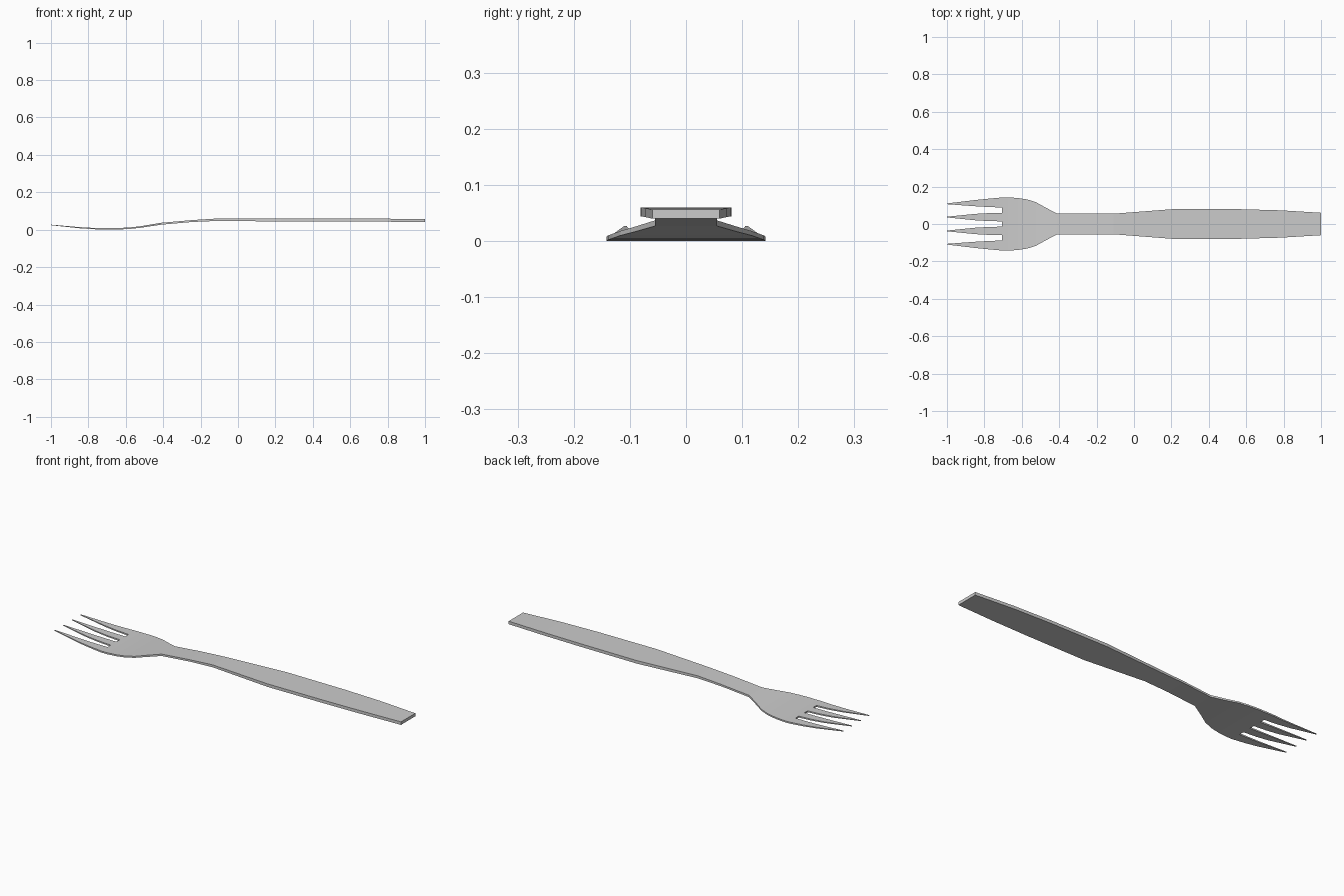
import bpy, bmesh

if "Cube" in bpy.data.objects:
    bpy.data.objects.remove(bpy.data.objects["Cube"])

# Half-width columns where the tines meet the head: slot, tine, slot, tine
ROOT = [0, 0.014, 0.060, 0.088, 0.142]

# Handle and head stations: x, half width, top z, thickness
BODY = [(1.0, 0.060, 0.058, 0.016), (0.785, 0.073, 0.061, 0.016),
        (0.57, 0.079, 0.062, 0.016), (0.23, 0.081, 0.062, 0.016),
        (-0.11, 0.055, 0.062, 0.013), (-0.25, 0.055, 0.053, 0.010),
        (-0.41, 0.055, 0.039, 0.010), (-0.477, 0.090, 0.028, 0.009),
        (-0.525, 0.117, 0.020, 0.008), (-0.57, 0.131, 0.015, 0.008),
        (-0.62, 0.139, 0.012, 0.008), (-0.67, 0.142, 0.010, 0.008),
        (-0.705, 0.142, 0.010, 0.008)]

# Tine stations: x, column positions, top z, thickness
TINES = [(-0.78, [0, 0.016, 0.058, 0.091, 0.135], 0.012, 0.007),
         (-0.85, [0, 0.020, 0.054, 0.095, 0.128], 0.016, 0.006),
         (-1.0, [0, 0.035, 0.039, 0.106, 0.110], 0.029, 0.003)]

rows = [(x, [c * w / ROOT[-1] for c in ROOT], z, t) for x, w, z, t in BODY] + TINES

bm = bmesh.new()
top, bottom, under = [], [], {}
for i, (x, ys, z, t) in enumerate(rows):
    tr, br = [], []
    for j, y in enumerate(ys):
        if i >= len(BODY) and j == 0:
            tr.append(None)
            br.append(None)
            continue
        a, b = bm.verts.new((x, y, z)), bm.verts.new((x, y, z - t))
        under[a] = b
        tr.append(a)
        br.append(b)
    top.append(tr)
    bottom.append(br)

# Upper and lower surfaces; past the head only the tine columns are filled
for i in range(len(rows) - 1):
    for j in range(4):
        if i >= len(BODY) - 1 and j in (0, 2):
            continue
        for g in (top, bottom):
            bm.faces.new((g[i][j], g[i + 1][j], g[i + 1][j + 1], g[i][j + 1]))

# Side walls around the rim, leaving the mirror plane open
rim = [e for e in bm.edges if e.is_boundary and all(v in under for v in e.verts)
       and max(v.co.y for v in e.verts) > 1e-5]
for e in rim:
    a, b = e.verts
    bm.faces.new((a, b, under[b], under[a]))

# Mirror to the other half
half = bm.verts[:] + bm.edges[:] + bm.faces[:]
bmesh.ops.mirror(bm, geom=half, axis='Y', merge_dist=0)
bmesh.ops.remove_doubles(bm, verts=bm.verts[:], dist=1e-5)
bmesh.ops.recalc_face_normals(bm, faces=bm.faces[:])

# Stand the lowest point on the ground
low = min(v.co.z for v in bm.verts)
bmesh.ops.translate(bm, verts=bm.verts[:], vec=(0, 0, -low))

mesh = bpy.data.meshes.new("fork")
bm.to_mesh(mesh)
bm.free()
bpy.context.collection.objects.link(bpy.data.objects.new("fork", mesh))
